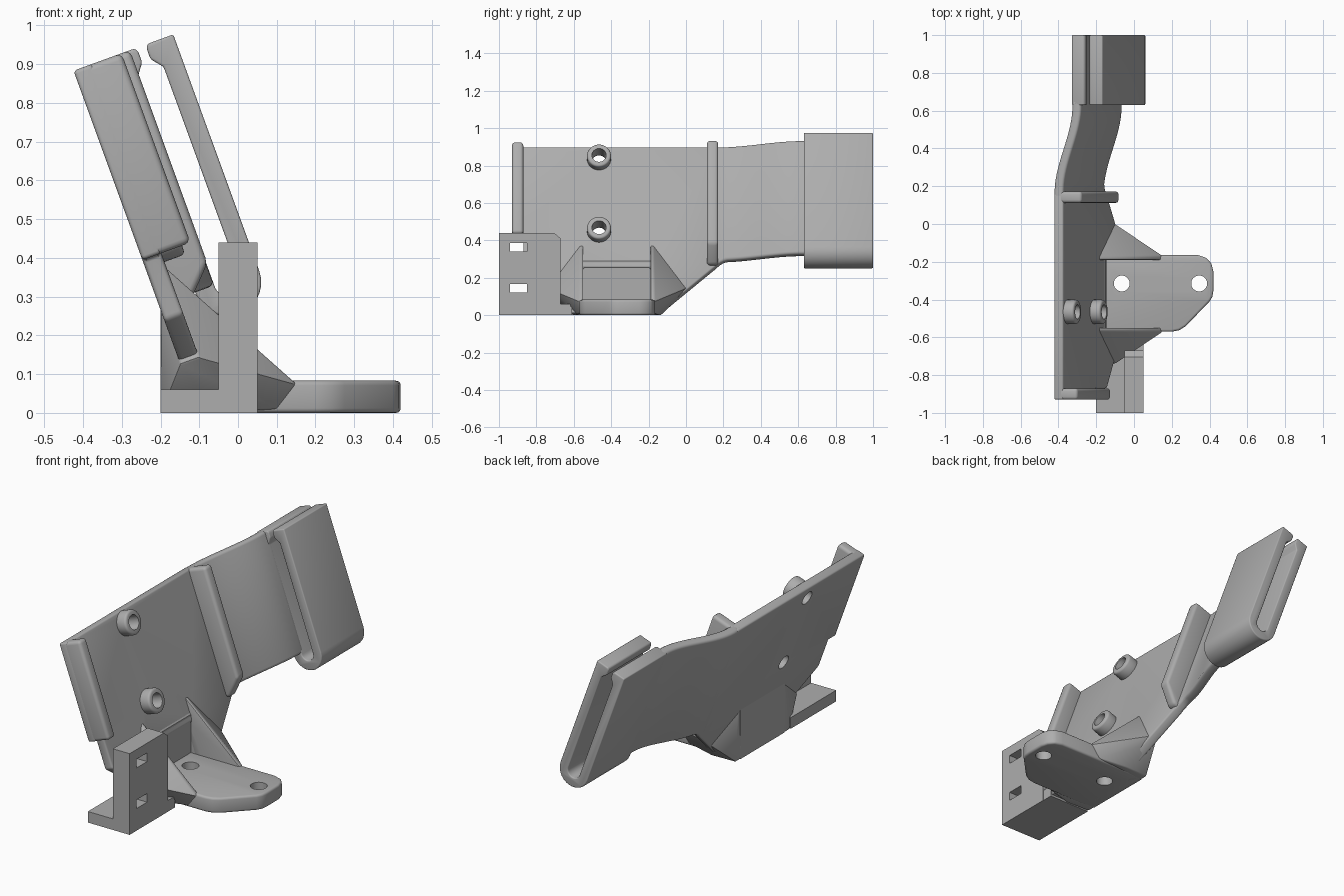
import bpy, bmesh, math
from mathutils import Vector

if "Cube" in bpy.data.objects:
    bpy.data.objects.remove(bpy.data.objects["Cube"])

grey = bpy.data.materials.new("plain_grey")
grey.diffuse_color = (0.42, 0.42, 0.42, 1)
grey.use_nodes = True
grey.node_tree.nodes["Principled BSDF"].inputs["Base Color"].default_value = grey.diffuse_color
S, C = math.sin(math.radians(20)), math.cos(math.radians(20))


def tilt(n, u, y):
    """Leaning plate frame: n = out of the plate, u = up along the plate."""
    return Vector((n * C - u * S, y, n * S + u * C))


NORMAL = Vector((C, 0, S))


def finish(name, bm, bevel=0.0, segs=3, cutters=()):
    bmesh.ops.recalc_face_normals(bm, faces=bm.faces)
    me = bpy.data.meshes.new(name)
    bm.to_mesh(me)
    bm.free()
    ob = bpy.data.objects.new(name, me)
    bpy.context.collection.objects.link(ob)
    me.materials.append(grey)
    bpy.context.view_layer.objects.active = ob
    for o in bpy.context.selected_objects:
        o.select_set(False)
    ob.select_set(True)
    if bevel:
        m = ob.modifiers.new("round", 'BEVEL')
        m.width, m.segments, m.limit_method = bevel, segs, 'ANGLE'
        m.angle_limit = math.radians(28)
        bpy.ops.object.modifier_apply(modifier=m.name)
    for c in cutters:
        m = ob.modifiers.new("cut", 'BOOLEAN')
        m.operation, m.object, m.solver = 'DIFFERENCE', c, 'EXACT'
        bpy.ops.object.modifier_apply(modifier=m.name)
    bpy.ops.object.shade_smooth_by_angle(angle=math.radians(32))
    return ob


def prism(name, pts, offset, **kw):
    bm = bmesh.new()
    off = Vector(offset)
    a = [bm.verts.new(p) for p in pts]
    b = [bm.verts.new(Vector(p) + off) for p in pts]
    bm.faces.new(a)
    bm.faces.new(b[::-1])
    for i in range(len(a)):
        j = (i + 1) % len(a)
        bm.faces.new((a[i], a[j], b[j], b[i]))
    return finish(name, bm, **kw)


def box(name, lo, hi, **kw):
    pts = [(lo[0], lo[1], lo[2]), (hi[0], lo[1], lo[2]), (hi[0], hi[1], lo[2]), (lo[0], hi[1], lo[2])]
    return prism(name, pts, (0, 0, hi[2] - lo[2]), **kw)


def hull(name, pts, **kw):
    bm = bmesh.new()
    for p in pts:
        bm.verts.new(p)
    r = bmesh.ops.convex_hull(bm, input=bm.verts)
    bmesh.ops.delete(bm, geom=[v for v in bm.verts if not v.link_faces], context='VERTS')
    bmesh.ops.dissolve_limit(bm, angle_limit=0.02, verts=bm.verts, edges=bm.edges)
    return finish(name, bm, **kw)


def ring(r, count=40):
    return [(r * math.cos(2 * math.pi * i / count), r * math.sin(2 * math.pi * i / count)) for i in range(count)]


def tilted_disc(name, y, u, n0, n1, r, **kw):
    return prism(name, [tilt(n0, u + b, y + a) for a, b in ring(r)], NORMAL * (n1 - n0), **kw)


# Cutters for the holes
BOSSES = [(-0.465, 0.906), (-0.465, 0.495)]
boss_cuts = [tilted_disc("boss_cutter", y, u, -0.2, 0.1, 0.038) for y, u in BOSSES]
foot_cuts = [prism("foot_cutter", [(x + a, -0.315 + b, -0.05) for a, b in ring(0.042)], (0, 0, 0.2))
             for x in (-0.065, 0.345)]
slot_cuts = [box("slot_cutter", (-0.2, -0.94, z), (0.2, -0.85, z + 0.047)) for z in (0.12, 0.34)]

# Flat leaning plate, outline in (y, u)
N0, N1, TOP = -0.097, -0.045, 0.975
outline = [(-0.93, TOP), (-0.93, 0.455), (-0.87, 0.455), (-0.87, 0.29), (-0.72, 0.17), (-0.57, 0.042),
           (-0.55, 0.042), (-0.55, 0.29), (-0.19, 0.29), (-0.19, 0.042), (-0.13, 0.042),
           (0.16, 0.295), (0.16, TOP)]
prism("leaning_plate", [tilt(N0, u, y) for y, u in outline], NORMAL * (N1 - N0), bevel=0.015, cutters=boss_cuts)

# Bent section that steps the plate forward to the clip
bm = bmesh.new()
rows = []
for i in range(21):
    y = 0.13 + 0.53 * i / 20
    t = min(max((y - 0.17) / 0.45, 0), 1)
    d = 0.1 * t * t * (3 - 2 * t)
    low = min(0.33, 0.295 + (y - 0.16) * 0.87)
    rows.append([bm.verts.new(tilt(n + d, u, y)) for n, u in ((N0, low), (N1, low), (N1, TOP), (N0, TOP))])
for a, b in zip(rows, rows[1:]):
    for k in range(4):
        m = (k + 1) % 4
        bm.faces.new((a[k], a[m], b[m], b[k]))
bm.faces.new(rows[0])
bm.faces.new(rows[-1][::-1])
finish("bent_plate", bm, bevel=0.015)

# U-shaped clip with a lip on each arm
cn, cu, ro, ri = 0.09, 0.326, 0.087, 0.035


def arc(r, a0, a1):
    return [(cn + r * math.cos(math.radians(a0 + (a1 - a0) * i / 14)),
             cu + r * math.sin(math.radians(a0 + (a1 - a0) * i / 14))) for i in range(15)]


prof = [(cn - ro, TOP)] + arc(ro, 180, 360) + [(cn + ro, TOP), (0.107, TOP), (0.1, 0.965), (0.1, 0.935), (0.125, 0.905)]
prof += arc(ri, 360, 180) + [(0.055, 0.905), (0.077, 0.935), (0.077, 0.965), (0.07, TOP)]
prism("clip", [tilt(n, u, 0.63) for n, u in prof], (0, 0.37, 0), bevel=0.012)

# Ribs across the plate
for name, y, pts in (("front_rib", -0.93, [(N0, TOP), (N0, 0.455), (0.035, 0.455), (0.035, TOP)]),
                     ("rear_rib", 0.112, [(N0, TOP), (N0, 0.3), (-0.03, 0.3), (0.058, 0.39), (0.058, TOP)])):
    prism(name, [tilt(n, u, y) for n, u in pts], (0, 0.06, 0), bevel=0.016)

# Screw bosses
for y, u in BOSSES:
    tilted_disc("boss", y, u, -0.06, 0.012, 0.064, bevel=0.012, cutters=boss_cuts)

# Foot with two holes, and the upright wall behind it
foot = [(-0.2, -0.57), (0.2, -0.57), (0.24, -0.562), (0.275, -0.54), (0.4, -0.41), (0.415, -0.385), (0.42, -0.355),
        (0.42, -0.25), (0.41, -0.21), (0.385, -0.18), (0.34, -0.165), (-0.2, -0.165)]
prism("foot", [(x, y, 0) for x, y in foot], (0, 0, 0.083), bevel=0.012, cutters=foot_cuts)
prism("back_wall", [(-0.2, -0.56, 0), (-0.15, -0.56, 0), (-0.15, -0.56, 0.29), (-0.185, -0.56, 0.33), (-0.2, -0.56, 0.268)],
      (0, 0.38, 0))

# Flared gussets on both sides of the foot
corner = [tilt(-0.05, 0.42, -0.19), tilt(-0.05, 0.42, -0.175), tilt(N1, 0.17, 0.0), tilt(N0, 0.17, 0.0),
          Vector((0.15, -0.168, 0.075)), Vector((0.15, -0.19, 0.075)), Vector((0.1, -0.168, 0.01)),
          Vector((0.1, -0.19, 0.01)), Vector((-0.2, -0.19, 0)), Vector((-0.2, -0.14, 0)), Vector((-0.2, -0.19, 0.265)),
          Vector((-0.06, -0.135, 0))]
hull("rear_gusset", corner, bevel=0.006, segs=2)
hull("front_gusset", [(p.x, -0.74 - p.y, p.z) for p in corner], bevel=0.006, segs=2)

# Angle bracket at the front
up = [(-1, 0), (-0.67, 0), (-0.67, 0.41), (-0.705, 0.44), (-1, 0.44)]
prism("bracket_upright", [(-0.05, y, z) for y, z in up], (0.1, 0, 0), cutters=slot_cuts)
box("bracket_base", (-0.2, -1, 0), (0.049, -0.61, 0.06))
box("bracket_link", (-0.05, -0.68, 0.012), (0.04, -0.55, 0.06))

# The cutters are no longer needed
for ob in boss_cuts + foot_cuts + slot_cuts:
    bpy.data.objects.remove(ob)
